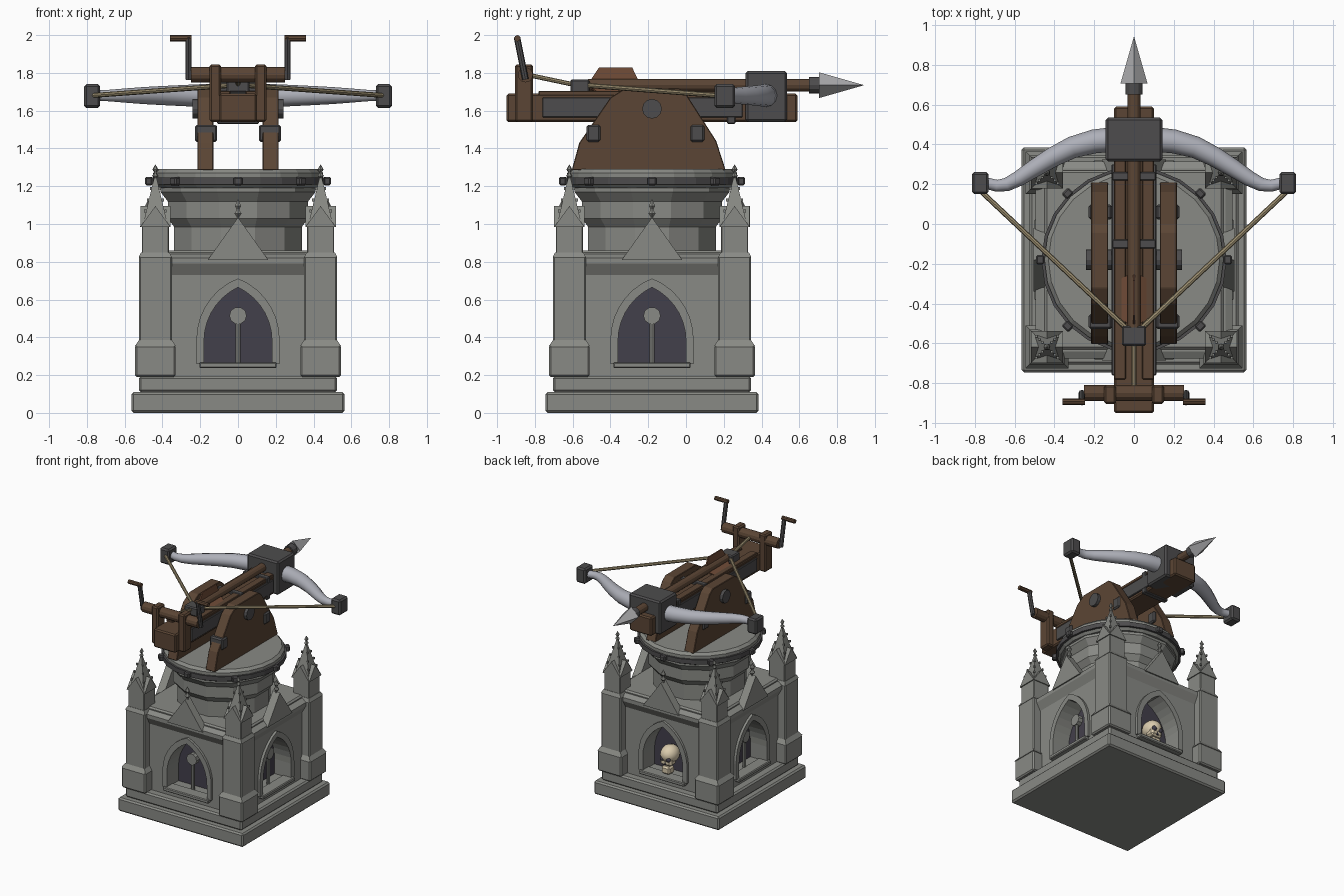
import bpy, bmesh, math
from mathutils import Vector as V, Matrix

if "Cube" in bpy.data.objects:
    bpy.data.objects.remove(bpy.data.objects["Cube"])

CY = -0.18  # centre of the tower in y


def mat(name, c):
    m = bpy.data.materials.new(name)
    m.diffuse_color = (*c, 1)
    m.use_nodes = True
    m.node_tree.nodes["Principled BSDF"].inputs["Base Color"].default_value = m.diffuse_color
    return m


STONE = mat("stone", (.25, .255, .235))
DARK = mat("recess", (.055, .05, .07))
IRON = mat("iron", (.075, .073, .075))
STEEL = mat("steel", (.42, .42, .43))
WOOD = mat("wood", (.105, .06, .035))
LEATHER = mat("leather", (.17, .075, .04))
HORN = mat("horn", (.42, .43, .48))
ROPE = mat("rope", (.33, .27, .16))
BONE = mat("bone", (.7, .6, .42))
ID = Matrix()


def finish(name, bm, m, M=ID, bevel=0, smooth=False):
    bm.transform(M)
    bmesh.ops.recalc_face_normals(bm, faces=bm.faces)
    me = bpy.data.meshes.new(name)
    bm.to_mesh(me)
    bm.free()
    ob = bpy.data.objects.new(name, me)
    bpy.context.collection.objects.link(ob)
    me.materials.append(m)
    if bevel:
        b = ob.modifiers.new("bevel", 'BEVEL')
        b.width, b.segments = bevel, 1
    if smooth:
        bpy.context.view_layer.objects.active = ob
        ob.select_set(True)
        bpy.ops.object.shade_smooth_by_angle(angle=math.radians(40))
        ob.select_set(False)
    return ob


def box(name, x, y, z, m, M=ID, bevel=.008):
    bm = bmesh.new()
    bmesh.ops.create_cube(bm, size=1)
    for v in bm.verts:
        v.co = V([r[0] + (c + .5) * (r[1] - r[0]) for c, r in zip(v.co, (x, y, z))])
    return finish(name, bm, m, M, bevel)


def prism(name, pts, a, b, m, M=ID, axis='y', bevel=0):
    """Extrude a 2D outline (x,z along y, or y,z along x) from a to b."""
    bm = bmesh.new()
    f = bm.faces.new([bm.verts.new((p, a, q) if axis == 'y' else (a, p, q)) for p, q in pts])
    g = bmesh.ops.extrude_face_region(bm, geom=[f])['geom']
    bmesh.ops.translate(bm, verts=[v for v in g if isinstance(v, bmesh.types.BMVert)],
                        vec=(0, b - a, 0) if axis == 'y' else (b - a, 0, 0))
    return finish(name, bm, m, M, bevel)


def loft(name, pts, n, m, M=ID, phase=0, smooth=False):
    """Round or n-sided rings along a path of (point, radius)."""
    bm, rings = bmesh.new(), []
    P = [V(p) for p, r in pts]
    whole = (P[-1] - P[0]).normalized()
    up = V((0, 0, 1)) if abs(whole.z) < .9 else V((1, 0, 0))
    for i, (p, r) in enumerate(pts):
        t = P[min(i + 1, len(P) - 1)] - P[max(i - 1, 0)]
        t = t.normalized() if t.length > 1e-6 else whole
        s = up.cross(t).normalized()
        w = t.cross(s)
        rings.append([bm.verts.new(P[i] + r * (math.cos(a) * s + math.sin(a) * w))
                      for a in (phase + k * 2 * math.pi / n for k in range(n))])
    for A, B in zip(rings, rings[1:]):
        for k in range(n):
            bm.faces.new((A[k], A[k - 1], B[k - 1], B[k]))
    bm.faces.new(rings[0])
    bm.faces.new(rings[-1])
    return finish(name, bm, m, M, 0, smooth)


def column(name, prof, n, m, M=ID, x=0, y=0, phase=0):
    return loft(name, [((x, y, z), r) for r, z in prof], n, m, M, phase)


def ball(name, c, s, m, M=ID):
    bm = bmesh.new()
    bmesh.ops.create_uvsphere(bm, u_segments=16, v_segments=10, radius=1,
                              matrix=Matrix.Translation(c) @ Matrix.Diagonal((*s, 1)))
    return finish(name, bm, m, M, 0, True)


def arch(w, z0, spring, apex, n=7):
    """Pointed arch outline from lower left over the apex to lower right."""
    h = apex - spring
    R = (w * w + h * h) / (2 * w)
    end = math.asin(h / R)
    left = [(R - w - R * math.cos(end * i / n), spring + R * math.sin(end * i / n)) for i in range(n + 1)]
    left = [(-w, z0)] + left
    return left + [(-x, z) for x, z in left[-2::-1]]


def finial(name, x, y, z, s, M):
    column(name, [(.006 * s, z - .02), (.008 * s, z + .01 * s), (.022 * s, z + .025 * s), (.009 * s, z + .042 * s),
                  (.009 * s, z + .05 * s), (.02 * s, z + .066 * s), (.001, z + .1 * s)], 6, STONE, M, x, y)


# stepped base and dark core behind the windows
T = Matrix.Translation((0, CY, 0))
for nm, h, z0, z1 in (("base_slab", .565, 0, .11), ("base_step", .525, .11, .195), ("roof_slab", .45, .82, .86)):
    box(nm, (-h, h), (-h, h), (z0, z1), STONE, T, .012)
box("recess_core", (-.33, .33), (-.33, .33), (.19, .82), DARK, T, 0)
q = math.pi / 4
column("cornice", [(.46 * 1.4142, .73), (.495 * 1.4142, .79), (.495 * 1.4142, .82), (.46 * 1.4142, .84)],
       4, STONE, T, phase=q)

# four sides: wall, arched window, gable, corner buttress with pinnacle
hole, outer = arch(.18, .26, .38, .665), arch(.22, .26, .39, .712)
for k in range(4):
    M = T @ Matrix.Rotation(k * math.pi / 2, 4, 'Z')
    prism("wall", hole + [(.46, .26), (.46, .8), (-.46, .8), (-.46, .26)], -.46, -.33, STONE, M)
    box("wall_foot", (-.46, .46), (-.46, -.33), (.19, .26), STONE, M, 0)
    prism("window_frame", outer + hole[::-1], -.48, -.44, STONE, M)
    box("window_sill", (-.205, .205), (-.50, -.40), (.237, .267), STONE, M, .006)
    prism("gable", [(-.16, .81), (.16, .81), (0, 1.035)], -.505, -.44, STONE, M)
    finial("gable_finial", 0, -.4725, 1.03, 1, M)
    if k != 2:
        column("mullion", [(.014, .26), (.014, .48)], 8, STONE, M, 0, -.40)
        loft("roundel", [((0, -.42, .515), .046), ((0, -.38, .515), .046)], 10, STONE, M)
    else:  # skull in the rear niche
        ball("skull_cranium", (0, -.385, .415), (.07, .082, .07), BONE, M)
        box("skull_cheeks", (-.05, .05), (-.45, -.37), (.335, .40), BONE, M, .015)
        box("skull_jaw", (-.038, .038), (-.45, -.38), (.267, .328), BONE, M, .012)
        for s in (-1, 1):
            ball("skull_eye", (s * .027, -.447, .392), (.02, .016, .02), DARK, M)
        prism("skull_nose", [(-.01, .345), (.01, .345), (0, .368)], -.454, -.44, DARK, M)
    c = .4375
    box("buttress_lower", (.33, .545), (-.545, -.33), (.19, .36), STONE, M, .01)
    column("buttress_weathering", [(.1075 * 1.414, .355), (.0875 * 1.414, .385)], 4, STONE, M, c, -c, q)
    box("buttress_upper", (.35, .525), (-.525, -.35), (.36, .83), STONE, M, .008)
    column("buttress_cap", [(.0875 * 1.414, .825), (.075 * 1.414, .85)], 4, STONE, M, c, -c, q)
    box("pinnacle_shaft", (c - .072, c + .072), (-c - .072, -c + .072), (.84, .99), STONE, M, .005)
    column("pinnacle_spire", [(.068 * 1.414, .985), (.006, 1.255)], 4, STONE, M, c, -c, q)
    tri = [(-.08, .985), (.08, .985), (0, 1.095)]
    prism("pinnacle_gablet", [(c + x, z) for x, z in tri], -c - .08, -c + .08, STONE, M)
    prism("pinnacle_gablet", [(-c + x, z) for x, z in tri], c - .08, c + .08, STONE, M, 'x')
    finial("pinnacle_finial", c, -c, 1.235, .8, M)
    for sx in (-1, 1):
        for sy in (-1, 1):
            for t in (.3, .52, .74):
                r, z = .068 * (1 - t) + .006, .985 + .27 * t
                box("crocket", (c + sx * r - .006, c + sx * r + .006), (-c + sy * r - .006, -c + sy * r + .006),
                    (z - .006, z + .01), STONE, M, 0)

# corbelled drum, turntable and iron band
column("drum", [(.35, .84), (.35, .985), (.385, 1.03), (.385, 1.12), (.425, 1.17), (.425, 1.2)], 12, STONE, T,
       phase=math.pi / 12)
column("turntable", [(.43, 1.19), (.45, 1.21), (.45, 1.27), (.43, 1.29)], 24, STONE, T)
column("turntable_band", [(.465, 1.208), (.465, 1.245)], 24, IRON, T)
for k in range(8):
    box("band_stud", (-.024, .024), (-.492, -.45), (1.205, 1.25), IRON, T @ Matrix.Rotation(k * q, 4, 'Z'))

# stock
box("stock", (-.1, .1), (-.95, .59), (1.54, 1.69), WOOD, bevel=.01)
for s in (-1, 1):
    box("stock_rail", (s * .07 - .03, s * .07 + .03), (-.78, .5), (1.68, 1.705), WOOD, bevel=.004)
for y in (-.1, .24):
    box("stock_strap", (-.11, .11), (y - .022, y + .022), (1.53, 1.71), IRON, bevel=.005)
box("riser_block", (-.142, .142), (.315, .535), (1.54, 1.81), IRON, bevel=.012)
cheek = [(-.605, 1.285), (.21, 1.285), (.16, 1.44), (0, 1.69), (-.04, 1.72), (-.32, 1.72), (-.4, 1.67), (-.565, 1.43)]

for s in (-1, 1):
    def X(a, b):
        return tuple(sorted((s * a, s * b)))
    # side cheeks with trunnion and bolts
    prism("cheek", cheek, s * .13, s * .215, WOOD, axis='x', bevel=.004)
    loft("trunnion", [((s * .09, CY, 1.61), .052), ((s * .24, CY, 1.61), .052)], 12, IRON)
    for y in (-.49, .06):
        box("cheek_bolt", X(.11, .228), (y - .037, y + .037), (1.435, 1.525), IRON, bevel=.01)
    box("stock_side_plate", X(.095, .112), (-.76, .3), (1.565, 1.67), IRON, bevel=.004)
    # bow arm, tip block and string
    loft("bow_arm", [((s * x, y, z), r) for x, y, z, r in (
        (.1, .425, 1.68, .062), (.2, .415, 1.68, .06), (.31, .385, 1.68, .055), (.41, .335, 1.68, .05),
        (.5, .28, 1.68, .045), (.58, .228, 1.68, .039), (.64, .198, 1.68, .034), (.69, .192, 1.68, .03),
        (.76, .21, 1.68, .028))], 12, HORN, smooth=True)
    box("bow_tip", X(.73, .815), (.15, .26), (1.615, 1.74), IRON, bevel=.012)
    loft("bow_string", [((s * .775, .17, 1.68), .013), ((s * .02, -.54, 1.735), .013)], 8, ROPE)
    # winch posts, cranks and grips
    box("winch_post", X(.09, .15), (-.905, -.81), (1.54, 1.845), WOOD, bevel=.01)
    loft("winch_crank", [((s * .262, -.85, 1.765), .017), ((s * .262, -.895, 1.99), .017)], 8, IRON)
    loft("winch_grip", [((s * .245, -.893, 1.983), .017), ((s * .36, -.893, 1.983), .017)], 8, WOOD)

loft("winch_drum", [((-.25, -.85, 1.79), .04), ((.25, -.85, 1.79), .04)], 12, WOOD)
box("string_claw", (-.06, .06), (-.612, -.512), (1.695, 1.765), IRON)
loft("winch_rope", [((0, -.58, 1.735), .012), ((0, -.84, 1.79), .012)], 8, ROPE)

# bolt: shaft, collar, head and three vanes
loft("bolt_shaft", [((0, -.52, 1.735), .033), ((0, .66, 1.735), .033)], 12, WOOD)
loft("bolt_collar", [((0, .65, 1.735), .043), ((0, .705, 1.735), .043)], 12, IRON)
loft("bolt_head", [((0, .735, 1.735), .02), ((0, .705, 1.735), .068), ((0, .94, 1.735), .001)], 4, STEEL)
for k in range(3):
    R = Matrix.Translation((0, 0, 1.735)) @ Matrix.Rotation(k * 2 * math.pi / 3, 4, 'Y')
    prism("bolt_vane", [(-.51, .02), (-.25, .02), (-.285, .094), (-.46, .094)], -.005, .005, LEATHER, R, 'x')
